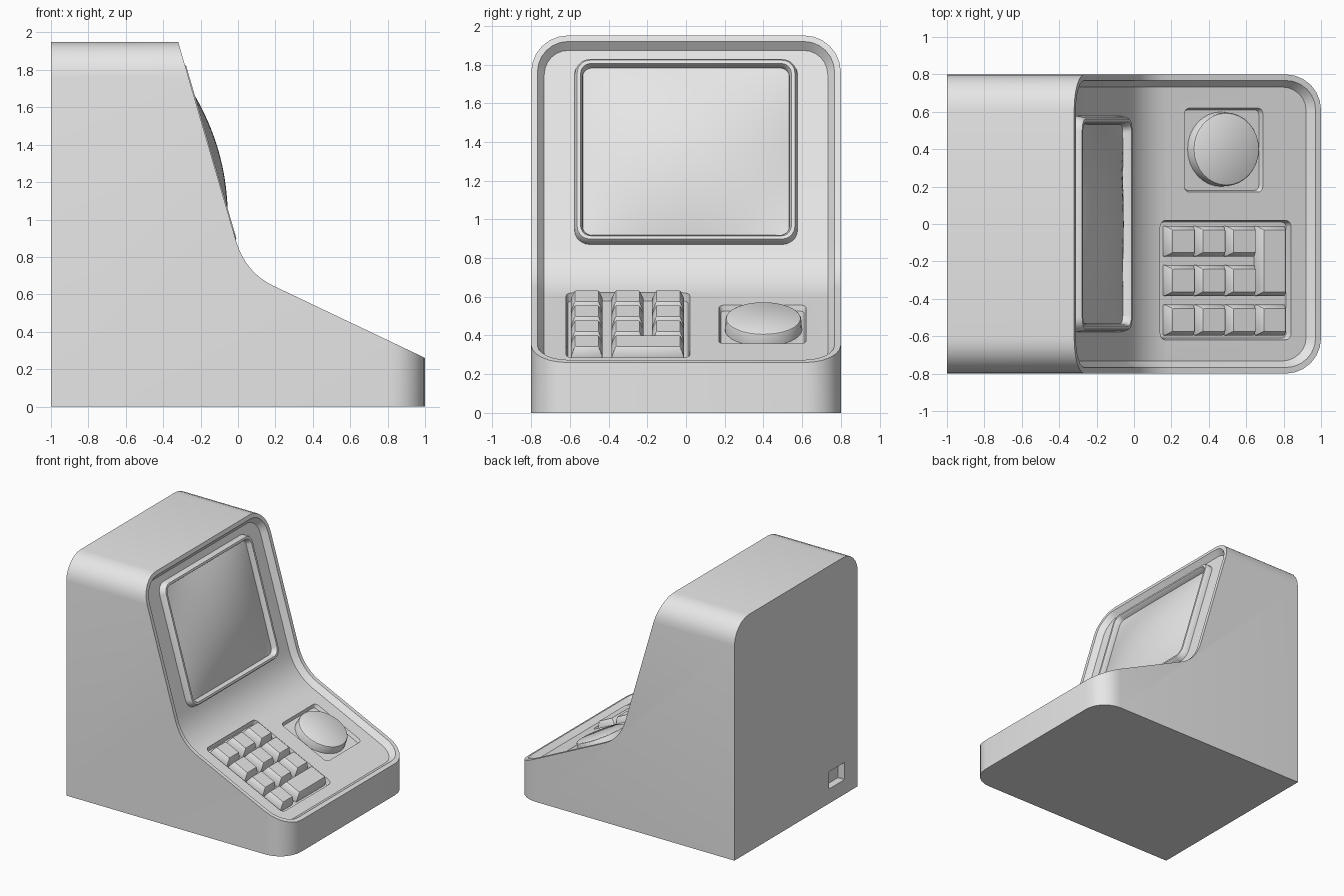
import bpy, bmesh
from math import sin, cos, radians, pi, atan2
from mathutils import Vector, Matrix

cube = bpy.data.objects.get("Cube")
if cube:
    bpy.data.objects.remove(cube, do_unlink=True)

GREY = (0.8, 0.8, 0.8, 1.0)
grey = bpy.data.materials.new("light_grey")
grey.use_nodes = True
grey.diffuse_color = GREY
for node in grey.node_tree.nodes:
    if node.type == 'BSDF_PRINCIPLED':
        node.inputs["Base Color"].default_value = GREY


def frame(x_axis, y_axis, origin):
    x, y = Vector(x_axis).normalized(), Vector(y_axis).normalized()
    m = Matrix((x, y, x.cross(y))).transposed().to_4x4()
    m.translation = origin
    return m


def add_object(name, bm, matrix=Matrix()):
    mesh = bpy.data.meshes.new(name)
    bm.to_mesh(mesh)
    bm.free()
    mesh.transform(matrix)
    mesh.materials.append(grey)
    obj = bpy.data.objects.new(name, mesh)
    bpy.context.collection.objects.link(obj)
    return obj


def smooth(obj):
    bpy.ops.object.select_all(action='DESELECT')
    obj.select_set(True)
    bpy.context.view_layer.objects.active = obj
    bpy.ops.object.shade_smooth_by_angle(angle=radians(30))


def rounded_rect(hx, hy, r, steps):
    pts = []
    for k, (sx, sy) in enumerate(((1, 1), (-1, 1), (-1, -1), (1, -1))):
        for i in range(steps + 1):
            a = (k + i / steps) * pi / 2
            pts.append((sx * (hx - r) + r * cos(a), sy * (hy - r) + r * sin(a)))
    return pts


def loft(name, matrix, centre, sections, steps=4, caps=True):
    """Skin rounded rectangles given as (half x, half y, radius, height)."""
    bm = bmesh.new()
    loops = [[bm.verts.new((centre[0] + x, centre[1] + y, h))
              for x, y in rounded_rect(hx, hy, r, steps)]
             for hx, hy, r, h in sections]
    for low, high in zip(loops, loops[1:]):
        for i in range(len(low)):
            j = (i + 1) % len(low)
            bm.faces.new((low[i], low[j], high[j], high[i]))
    if caps:
        bm.faces.new(loops[0][::-1])
        bm.faces.new(loops[-1])
    return add_object(name, bm, matrix)


def cut(body, cutter):
    mod = body.modifiers.new("cut", 'BOOLEAN')
    mod.operation, mod.solver, mod.object = 'DIFFERENCE', 'EXACT', cutter
    bpy.context.view_layer.objects.active = body
    bpy.ops.object.modifier_apply(modifier=mod.name)
    bpy.data.objects.remove(cutter, do_unlink=True)


# Side profile with a curved transition between screen wall and desk
W, TOP, RIM = 0.8, 1.95, 0.045
wall, bend, desk = Vector((-0.01, 0.885)), Vector((0.039, 0.717)), Vector((0.19, 0.645))
profile = [(-1, 0), (1, 0), (1, 0.26)]
for i in range(9):
    t = i / 8
    profile.append(tuple(desk * (1 - t) ** 2 + bend * 2 * t * (1 - t) + wall * t * t))
profile += [(-0.32, TOP), (-1, TOP)]

# Body: extruded profile, rounded crown and front corners
bm = bmesh.new()
side = bm.faces.new([bm.verts.new((x, -W, z)) for x, z in profile])
ext = bmesh.ops.extrude_face_region(bm, geom=[side])
bmesh.ops.translate(bm, vec=(0, 2 * W, 0),
                    verts=[g for g in ext["geom"] if isinstance(g, bmesh.types.BMVert)])
bmesh.ops.recalc_face_normals(bm, faces=bm.faces)


def rounds(edge):
    a, b = (v.co for v in edge.verts)
    if abs(a.y - b.y) > 0.01:
        return False
    return min(a.z, b.z) > TOP - 0.01 or min(a.x, b.x) > 0.99


bmesh.ops.bevel(bm, geom=[e for e in bm.edges if rounds(e)], offset=0.19,
                offset_type='OFFSET', segments=6, profile=0.5, affect='EDGES')
bm.normal_update()

# Raised rim with a sloped inner wall around the sunken front panel
panel = [f for f in bm.faces if f.normal.x > 0.1 and f.normal.z > 0.1]
for thickness, depth in ((0.032, 0), (0.035, -RIM)):
    bmesh.ops.inset_region(bm, faces=panel, thickness=thickness, depth=depth,
                           use_boundary=True, use_even_offset=True)
    bm.normal_update()
body = add_object("cabinet", bm)

# Local frames lying on the desk panel, the screen panel and the back
slope = atan2(0.4, 0.84)
n = Vector((sin(slope), 0, cos(slope)))
desk_frame = frame((cos(slope), 0, -sin(slope)), (0, 1, 0),
                   Vector((0, 0, 0.736)) - n * RIM)
up = Vector((-0.279, 0, 0.96)).normalized()
screen_frame = frame((0, 1, 0), up, Vector((-0.02, 0, 0.92))
                     - Vector((up.z, 0, -up.x)) * RIM + up * 0.457)
back_frame = frame((0, 0, 1), (0, 1, 0), (-1, -0.53, 0.19))

# Recesses for keys and knob, and the rear socket
cut(body, loft("key_recess_cutter", desk_frame, (0.564, -0.3),
               [(0.378, 0.31, 0.03, -0.04), (0.388, 0.32, 0.035, 0), (0.388, 0.32, 0.035, 0.15)]))
cut(body, loft("knob_recess_cutter", desk_frame, (0.5525, 0.395),
               [(0.222, 0.215, 0.025, -0.03), (0.232, 0.225, 0.03, 0), (0.232, 0.225, 0.03, 0.15)]))
cut(body, loft("socket_cutter", back_frame, (0, 0),
               [(0.07, 0.1, 0.004, -0.06), (0.07, 0.1, 0.004, 0.05)], steps=1))
smooth(body)

# Keys: four columns down the desk, three rows across, one double key
rows = (-0.092, -0.302, -0.513)
keys = [(c, y, 0.0825) for c in range(4) for y in rows if c < 3 or y == rows[2]]
keys.append((3, (rows[0] + rows[1]) / 2, 0.1875))
for i, (column, y, half) in enumerate(keys):
    smooth(loft(f"key_{i + 1}", desk_frame, (0.296 + 0.18 * column, y),
                [(0.085, half, 0.008, -0.045), (0.085, half, 0.008, -0.01),
                 (0.07, half - 0.017, 0.008, 0.034), (0.065, half - 0.022, 0.006, 0.04)],
                steps=2))

# Round knob
smooth(loft("knob", desk_frame, (0.5525, 0.4),
            [(r, r, r - 0.0005, h) for r, h in
             ((0.2, -0.035), (0.196, 0.026), (0.192, 0.034), (0.185, 0.038))], steps=8))

# Screen bezel ring
smooth(loft("screen_bezel", screen_frame, (0, 0),
            [(0.578, 0.497, 0.08, -0.01), (0.572, 0.491, 0.075, 0.035),
             (0.562, 0.481, 0.066, 0.05), (0.545, 0.464, 0.055, 0.05),
             (0.535, 0.454, 0.048, 0.03), (0.532, 0.451, 0.046, -0.01)],
            steps=5, caps=False))

# Bulging screen glass
bm = bmesh.new()
bmesh.ops.create_grid(bm, x_segments=24, y_segments=24, size=1)
for v in bm.verts:
    a, b = v.co.x, v.co.y
    v.co = (a * 0.542, b * 0.461, 0.004 + 0.085 * (1 - a * a) * (1 - b * b))
smooth(add_object("screen", bm, screen_frame))
